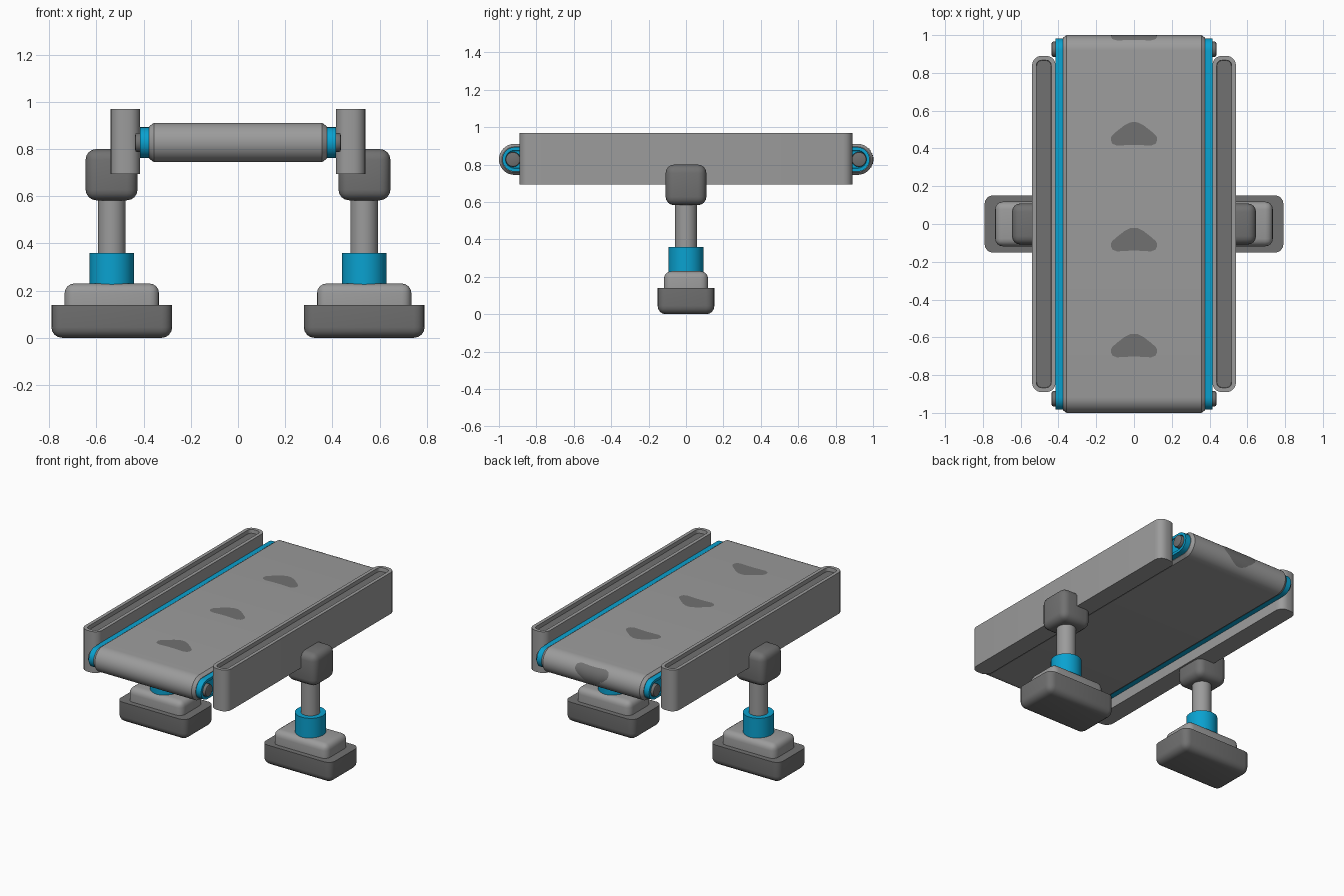
import bpy, bmesh, math
from mathutils import Matrix, Vector

if "Cube" in bpy.data.objects:
    bpy.data.objects.remove(bpy.data.objects["Cube"])


def material(name, rgb):
    m = bpy.data.materials.new(name)
    m.diffuse_color = (*rgb, 1)
    m.use_nodes = True
    m.node_tree.nodes["Principled BSDF"].inputs["Base Color"].default_value = m.diffuse_color
    return m


GREY = material("mid grey", (0.33, 0.33, 0.33))
DARK = material("dark grey", (0.165, 0.165, 0.165))
BLUE = material("bright blue", (0.003, 0.36, 0.63))


def finish(name, bm, mats, angle=35):
    bmesh.ops.recalc_face_normals(bm, faces=bm.faces)
    me = bpy.data.meshes.new(name)
    bm.to_mesh(me)
    bm.free()
    ob = bpy.data.objects.new(name, me)
    bpy.context.collection.objects.link(ob)
    for m in mats:
        me.materials.append(m)
    bpy.ops.object.select_all(action='DESELECT')
    bpy.context.view_layer.objects.active = ob
    ob.select_set(True)
    bpy.ops.object.shade_smooth_by_angle(angle=math.radians(angle))
    return ob


def box_bm(lo, hi, r, top, bottom, seg=4):
    """Box with rounded upright edges and optionally rounded top / bottom."""
    lo, hi = Vector(lo), Vector(hi)
    bm = bmesh.new()
    bmesh.ops.create_cube(bm, size=1)
    bmesh.ops.scale(bm, vec=hi - lo, verts=bm.verts)
    bmesh.ops.translate(bm, vec=(lo + hi) / 2, verts=bm.verts)
    mid = (lo.z + hi.z) / 2
    edges = []
    for e in bm.edges:
        a, b = (v.co.z > mid for v in e.verts)
        if a != b or (a and top) or (not a and bottom):
            edges.append(e)
    bmesh.ops.bevel(bm, geom=edges, offset=r, segments=seg, profile=0.5, affect='EDGES')
    return bm


def cylinder(name, centre, r, depth, mat, along_x=False, bevel=0):
    bm = bmesh.new()
    bmesh.ops.create_cone(bm, cap_ends=True, segments=24, radius1=r, radius2=r, depth=depth)
    if bevel:
        rims = [e for e in bm.edges if abs(e.verts[0].co.z - e.verts[1].co.z) < 1e-5]
        bmesh.ops.bevel(bm, geom=rims, offset=bevel, segments=2, profile=0.5, affect='EDGES')
    if along_x:
        bmesh.ops.rotate(bm, matrix=Matrix.Rotation(math.pi / 2, 3, 'Y'), verts=bm.verts)
    bmesh.ops.translate(bm, vec=centre, verts=bm.verts)
    finish(name, bm, [mat])


AXLE_Y, AXLE_Z, BELT_R = 0.917, 0.828, 0.083


def stadium_loft(name, sections, mat):
    """Loop-shaped side profile lofted through (x, radius) sections."""
    bm = bmesh.new()
    rings = []
    for x, r in sections:
        ring = []
        for side in (1, -1):
            for i in range(17):
                t = math.pi / 2 - math.pi * i / 16
                ring.append(bm.verts.new((x, side * (AXLE_Y + r * math.cos(t)),
                                          AXLE_Z + side * r * math.sin(t))))
        rings.append(ring)
    n = len(rings[0])
    for a, b in zip(rings, rings[1:]):
        for i in range(n):
            bm.faces.new((a[i], a[(i + 1) % n], b[(i + 1) % n], b[i]))
    bm.faces.new(rings[0])
    bm.faces.new(rings[-1])
    finish(name, bm, [mat], 30)


# Belt with chamfered rims, and the blue bed showing at both sides
stadium_loft("belt", [(-0.377, 0.068), (-0.357, BELT_R), (0.357, BELT_R), (0.377, 0.068)], GREY)
stadium_loft("belt_bed", [(-0.408, 0.045), (-0.415, 0.048), (-0.415, 0.065),
                          (0.415, 0.065), (0.415, 0.048), (0.408, 0.045)], BLUE)


# Dark half-moon marks wrapped over the belt surface
def on_belt(x, s, lift=0.002):
    a = max(0, s - AXLE_Y) / BELT_R
    r = BELT_R + lift
    return (x, min(s, AXLE_Y) + r * math.sin(a), AXLE_Z + r * math.cos(a))


MARK = [(-0.122, 0.028, 0.042), (-0.115, 0.01, 0.055), (-0.09, 0.0, 0.077), (-0.05, 0.002, 0.108),
        (-0.02, 0.004, 0.123), (0, 0.004, 0.125)]
MARK += [(-x, a, b) for x, a, b in MARK[-2::-1]]
for k, base in enumerate((-0.706, -0.145, 0.415, 0.975)):
    bm = bmesh.new()
    cols = [[bm.verts.new(on_belt(x, base + a + (b - a) * j / 8)) for j in range(9)]
            for x, a, b in MARK]
    for p, q in zip(cols, cols[1:]):
        for j in range(8):
            bm.faces.new((p[j], q[j], q[j + 1], p[j + 1]))
    finish(f"belt_mark_{k + 1}", bm, [DARK])

for s, side in ((-1, "left"), (1, "right")):
    cx = s * 0.535

    def part(name, hx, hy, z0, z1, r, top, bottom, mat, x=cx):
        bm = box_bm((x - hx, -hy, z0), (x + hx, hy, z1), r, top, bottom)
        finish(f"{side}_{name}", bm, [mat])

    # Side rail with a sunken dark channel on top
    bm = box_bm((s * 0.4775 - 0.0625, -0.89, 0.695), (s * 0.4775 + 0.0625, 0.89, 0.97),
                0.05, False, False, 5)
    top = max(bm.faces, key=lambda f: f.calc_center_median().z)
    bmesh.ops.inset_region(bm, faces=[top], thickness=0.023)
    bmesh.ops.inset_region(bm, faces=[top], thickness=0.002, depth=-0.025)
    top.material_index = 1
    finish(f"{side}_rail", bm, [GREY, DARK])

    # Leg: foot, foot cap, collar, post and bracket block
    part("foot", 0.256, 0.152, 0, 0.14, 0.045, False, True, DARK)
    part("foot_cap", 0.2, 0.118, 0.13, 0.23, 0.04, True, False, GREY)
    cylinder(f"{side}_collar", (cx, 0, 0.28), 0.094, 0.16, BLUE)
    cylinder(f"{side}_post", (cx, 0, 0.47), 0.059, 0.26, GREY)
    part("bracket", 0.11, 0.109, 0.583, 0.80, 0.045, True, True, DARK, s * 0.536)

    # Roller axle ends
    for e, end in ((-1, "front"), (1, "back")):
        cylinder(f"{side}_{end}_axle", (s * 0.415, e * 0.925, AXLE_Z), 0.04, 0.042, DARK, True, 0.008)
